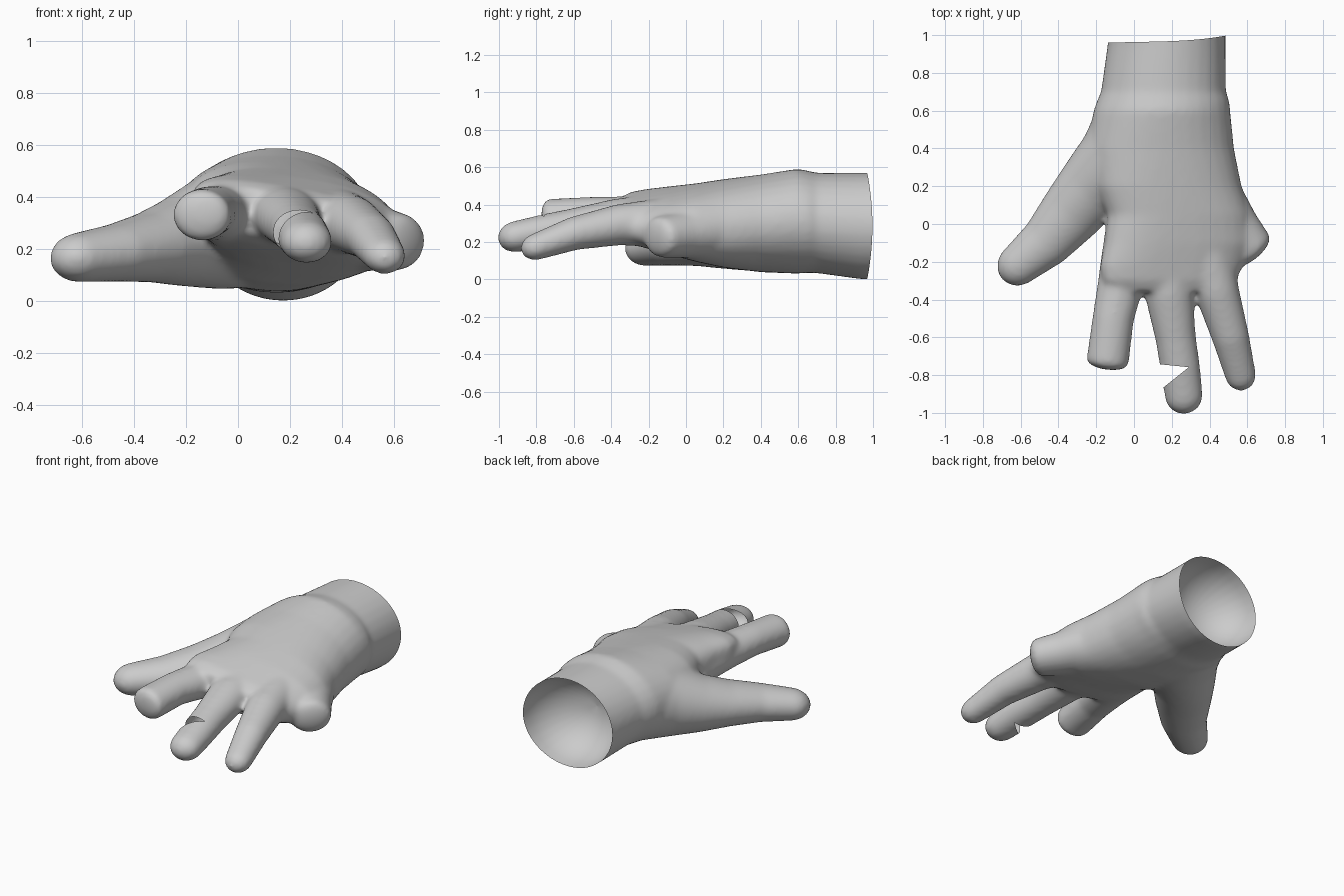
import bpy, bmesh
from math import sin, cos, pi
from mathutils import Vector

if "Cube" in bpy.data.objects:
    bpy.data.objects.remove(bpy.data.objects["Cube"])

SIDES = 32
bm = bmesh.new()


def skin(rings):
    """Closed loft through a list of equal-sized point rings."""
    loops = [[bm.verts.new(p) for p in r] for r in rings]
    faces = []
    for a, b in zip(loops, loops[1:]):
        for i in range(SIDES):
            j = (i + 1) % SIDES
            faces.append(bm.faces.new((a[i], a[j], b[j], b[i])))
    faces += [bm.faces.new(loops[0][::-1]), bm.faces.new(loops[-1])]
    bmesh.ops.recalc_face_normals(bm, faces=faces)


def finger(path, tip):
    """Tube along (x, y, z, half width, half height) with a domed end."""
    pts = [Vector(p[:3]) for p in path]
    dirs = [(pts[min(i + 1, len(pts) - 1)] - pts[max(i - 1, 0)]).normalized()
            for i in range(len(pts))]
    stations = [(c, d, p[3], p[4]) for c, d, p in zip(pts, dirs, path)]
    c, d, w, h = stations[-1]
    for k in range(1, 6):
        a = k / 5.5 * pi / 2
        stations.append((c + d * tip * sin(a), d, w * cos(a), h * cos(a)))
    rings = []
    for c, d, w, h in stations:
        side = d.cross(Vector((0, 0, 1))).normalized()
        up = side.cross(d)
        rings.append([c + side * w * cos(2 * pi * i / SIDES) + up * h * sin(2 * pi * i / SIDES)
                      for i in range(SIDES)])
    skin(rings)


# Cuff and palm: y, left, right, bottom, top, sideways tilt, squareness
sections = [
    (1.10, -.13, .485, .00, .57, 0, 1), (.95, -.14, .485, .00, .57, 0, 1),
    (.70, -.175, .487, .033, .57, 0, 1), (.655, -.195, .505, .035, .58, 0, 1),
    (.60, -.215, .51, .03, .592, 0, 1), (.40, -.25, .53, .038, .56, -.03, .95),
    (.20, -.21, .57, .065, .53, -.10, .85), (.05, -.14, .62, .10, .50, -.14, .8),
    (-.10, -.155, .63, .145, .475, -.16, .75), (-.22, -.18, .58, .18, .455, -.17, .7),
    (-.30, -.17, .54, .205, .44, -.17, .7), (-.36, -.12, .50, .24, .41, -.16, .75),
]
rings = []
for y, x0, x1, z0, z1, tilt, square in sections:
    ring = []
    for i in range(SIDES):
        a = 2 * pi * i / SIDES
        u = abs(cos(a)) ** square * (1 if cos(a) > 0 else -1)
        v = abs(sin(a)) ** square * (1 if sin(a) > 0 else -1)
        dx = u * (x1 - x0) / 2
        lean = tilt * dx if sin(a) > 0 else tilt * dx * .6
        ring.append(((x0 + x1) / 2 + dx, y, (z0 + z1) / 2 + v * (z1 - z0) / 2 + lean))
    rings.append(ring)
skin(rings)

# Thumb
finger([(.08, .55, .30, .28, .25), (-.09, .32, .262, .225, .22), (-.235, .18, .225, .185, .17),
        (-.34, .05, .206, .167, .136), (-.47, -.10, .185, .138, .112),
        (-.605, -.21, .168, .113, .097)], .127)
# Index (cut short and blunt)
finger([(.02, .05, .31, .16, .14), (-.05, -.22, .333, .13, .112), (-.072, -.32, .338, .121, .105),
        (-.11, -.50, .345, .110, .097), (-.14, -.73, .33, .113, .10)], .042)
# Middle
finger([(.17, -.05, .32, .15, .15), (.187, -.38, .325, .128, .105), (.22, -.60, .285, .108, .095),
        (.243, -.75, .26, .106, .09), (.264, -.91, .228, .101, .084)], .098)
# Ring
finger([(.36, -.05, .305, .15, .14), (.44, -.36, .292, .118, .11), (.512, -.60, .245, .099, .09),
        (.564, -.80, .175, .083, .072)], .087)
# Little finger stump
finger([(.26, .34, .28, .20, .18), (.42, .12, .258, .17, .15), (.53, -.03, .24, .142, .125),
        (.622, -.137, .226, .124, .11)], .05)

mesh = bpy.data.meshes.new("glove")
bm.to_mesh(mesh)
bm.free()
glove = bpy.data.objects.new("glove", mesh)
bpy.context.collection.objects.link(glove)
bpy.context.view_layer.objects.active = glove
glove.select_set(True)

# Fuse all parts into one skin and soften the joins
fuse = glove.modifiers.new("fuse", 'REMESH')
fuse.mode = 'VOXEL'
fuse.voxel_size = .013
soften = glove.modifiers.new("soften", 'SMOOTH')
soften.factor = .5
soften.iterations = 20
for name in ("fuse", "soften"):
    bpy.ops.object.modifier_apply(modifier=name)

bm = bmesh.new()
bm.from_mesh(glove.data)
# Cut the cuff at a slant and curve its end
bmesh.ops.bisect_plane(bm, geom=bm.verts[:] + bm.edges[:] + bm.faces[:],
                       plane_co=(.17, .978, .3), plane_no=(-.06, 1, 0), clear_outer=True)
for v in bm.verts:
    if v.co.y > .7:
        v.co.y -= .022 * ((v.co.z - .287) / .28) ** 2 * (v.co.x + .3) * (v.co.y - .7) / .27
# Sink a bowl into the opening
rim = [e for e in bm.edges if e.is_boundary]
current = {v: v.co.copy() for e in rim for v in e.verts}
steps = 8
for k in range(1, steps + 1):
    new = bmesh.ops.extrude_edge_only(bm, edges=rim)['geom']
    rim = [g for g in new if isinstance(g, bmesh.types.BMEdge)]
    t0, t1 = (k - 1) / steps * pi / 2, k / steps * pi / 2 * .999
    ratio = cos(t1) / max(cos(t0), .001)
    for v in (g for g in new if isinstance(g, bmesh.types.BMVert)):
        v.co.x = .17 + (v.co.x - .17) * ratio
        v.co.z = .287 + (v.co.z - .287) * ratio
        level = .978 - .3 * sin(t0)
        v.co.y = .978 - .3 * sin(t1) + (v.co.y - level) * ratio

# Tear a wedge out of the middle finger
for normal in ((.1, 1, 0), (-.8, 1, 0)):
    near = [f for f in bm.faces if .08 < f.calc_center_median().x < .4
            and f.calc_center_median().y < -.65]
    geom = set(near) | {e for f in near for e in f.edges} | {v for f in near for v in f.verts}
    bmesh.ops.bisect_plane(bm, geom=list(geom), plane_co=(.29, -.758, .25), plane_no=normal)
torn = []
for f in bm.faces:
    c = f.calc_center_median()
    if .08 < c.x < .29 and -.758 - .8 * (.29 - c.x) < c.y < -.758 + .1 * (.29 - c.x):
        torn.append(f)
bmesh.ops.delete(bm, geom=torn, context='FACES')
bm.to_mesh(glove.data)
bm.free()
bpy.ops.object.shade_smooth_by_angle(angle=.9)
